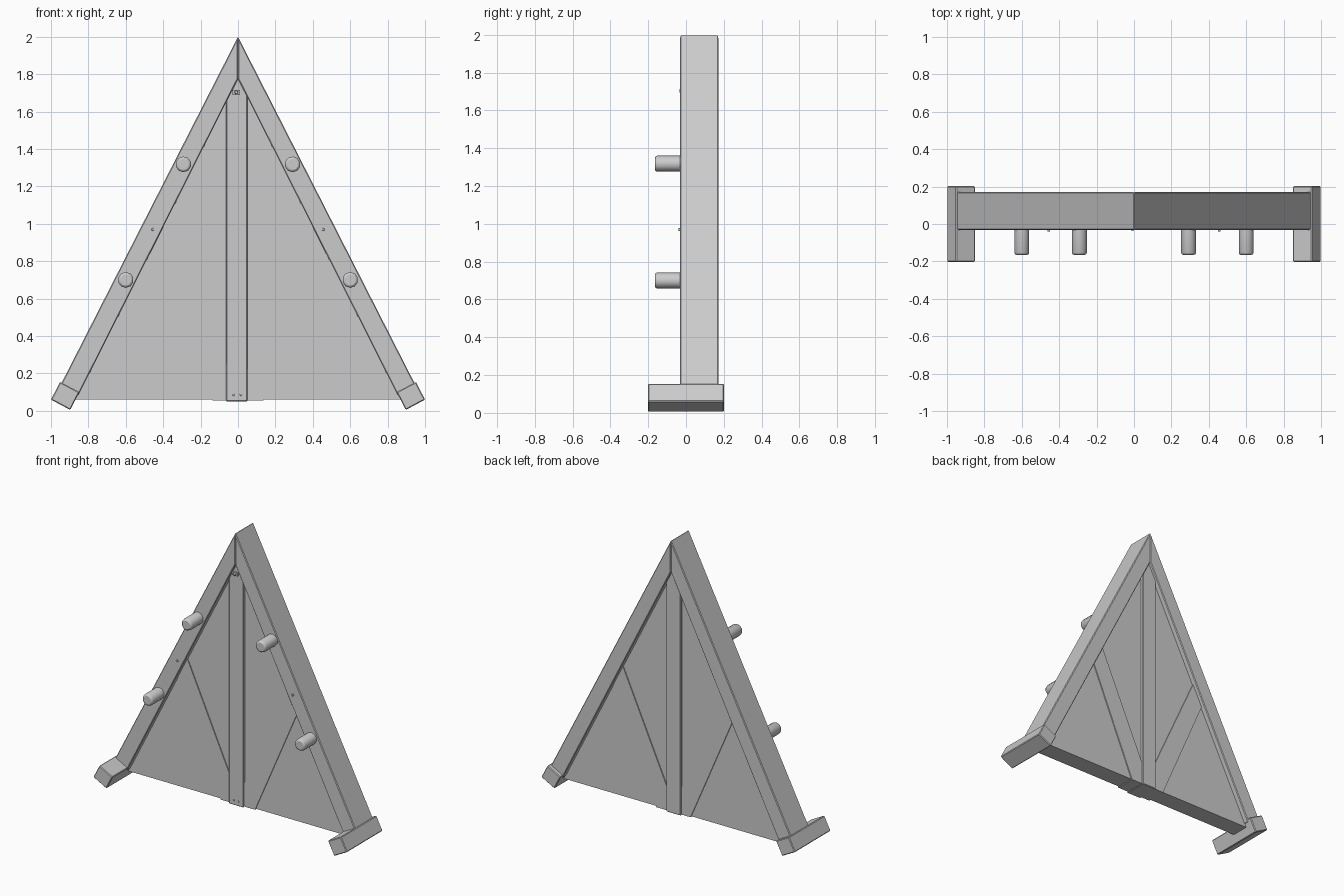
import bpy, bmesh, math
from mathutils import Matrix

if "Cube" in bpy.data.objects:
    bpy.data.objects.remove(bpy.data.objects["Cube"])


def prism(name, pts, y0, y1, bevel=0.0):
    """Extrude an x-z outline from y0 to y1."""
    bm = bmesh.new()
    front = [bm.verts.new((x, y0, z)) for x, z in pts]
    back = [bm.verts.new((x, y1, z)) for x, z in pts]
    n = len(pts)
    bm.faces.new(front)
    bm.faces.new(back[::-1])
    for i in range(n):
        j = (i + 1) % n
        bm.faces.new((front[j], front[i], back[i], back[j]))
    bmesh.ops.recalc_face_normals(bm, faces=bm.faces)
    if bevel:
        bmesh.ops.bevel(bm, geom=bm.edges[:], offset=bevel, segments=1,
                        affect='EDGES', profile=0.5)
    me = bpy.data.meshes.new(name)
    bm.to_mesh(me)
    bm.free()
    ob = bpy.data.objects.new(name, me)
    bpy.context.collection.objects.link(ob)
    return ob


def peg(name, x, z, r, y0, y1, sides=10, bevel=0.012):
    """Round peg along y with chamfered rim."""
    bm = bmesh.new()
    m = Matrix.Translation((x, (y0 + y1) / 2, z)) @ Matrix.Rotation(math.pi / 2, 4, 'X')
    bmesh.ops.create_cone(bm, cap_ends=True, segments=sides, radius1=r, radius2=r,
                          depth=y1 - y0, matrix=m)
    rim = [e for e in bm.edges if all(abs(v.co.y - y0) < 1e-4 for v in e.verts)]
    bmesh.ops.bevel(bm, geom=rim, offset=bevel, segments=2, affect='EDGES', profile=0.5)
    for f in bm.faces:
        f.smooth = len(f.verts) <= 4
    me = bpy.data.meshes.new(name)
    bm.to_mesh(me)
    bm.free()
    ob = bpy.data.objects.new(name, me)
    bpy.context.collection.objects.link(ob)
    return ob


# Thick infill panel, recessed between the rafters
prism("infill_panel", [(-0.91, 0.06), (0.91, 0.06), (0, 1.85)], 0.005, 0.135)

# Central post, slightly proud of the panel
prism("centre_post", [(-0.064, 0.05), (0.05, 0.05), (0.05, 1.70), (-0.005, 1.80), (-0.064, 1.70)],
      -0.012, 0.152, 0.004)

for side, s in (("left", -1), ("right", 1)):
    # Leaning rafter, mitred at the apex
    prism(side + "_rafter", [(0, 2.0), (0, 1.775), (s * 0.855, 0.08), (s * 0.952, 0.132)],
          -0.032, 0.172, 0.005)
    # Foot block, square to the rafter
    prism(side + "_foot", [(s * 1.0, 0.06), (s * 0.897, 0.005), (s * 0.848, 0.1), (s * 0.951, 0.155)],
          -0.202, 0.202, 0.005)
    # Diagonal brace from post to rafter
    prism(side + "_brace", [(s * 0.135, 0.055), (s * 0.03, 0.055), (s * 0.03, 0.27),
                            (s * 0.42, 1.03), (s * 0.50, 0.91)][:2]
          + [(s * 0.05, 0.22), (s * 0.42, 1.035), (s * 0.49, 0.88)], -0.002, 0.142)
    # Climbing pegs
    peg(side + "_upper_peg", s * 0.292, 1.318, 0.042, -0.165, 0.03)
    peg(side + "_lower_peg", s * 0.60, 0.70, 0.042, -0.165, 0.03)
    # Small nails
    peg(side + "_rafter_nail", s * 0.455, 0.97, 0.008, -0.04, 0.0, 6, 0.002)
    peg(side + "_post_nail", s * 0.018 - 0.005, 0.085, 0.006, -0.018, 0.02, 6, 0.002)

# Top fixing plate and pin
prism("top_plate", [(-0.03, 1.69), (0.012, 1.69), (0.012, 1.715), (-0.03, 1.715)], -0.022, 0.02)
peg("top_pin", -0.009, 1.703, 0.01, -0.034, 0.02, 8, 0.003)
